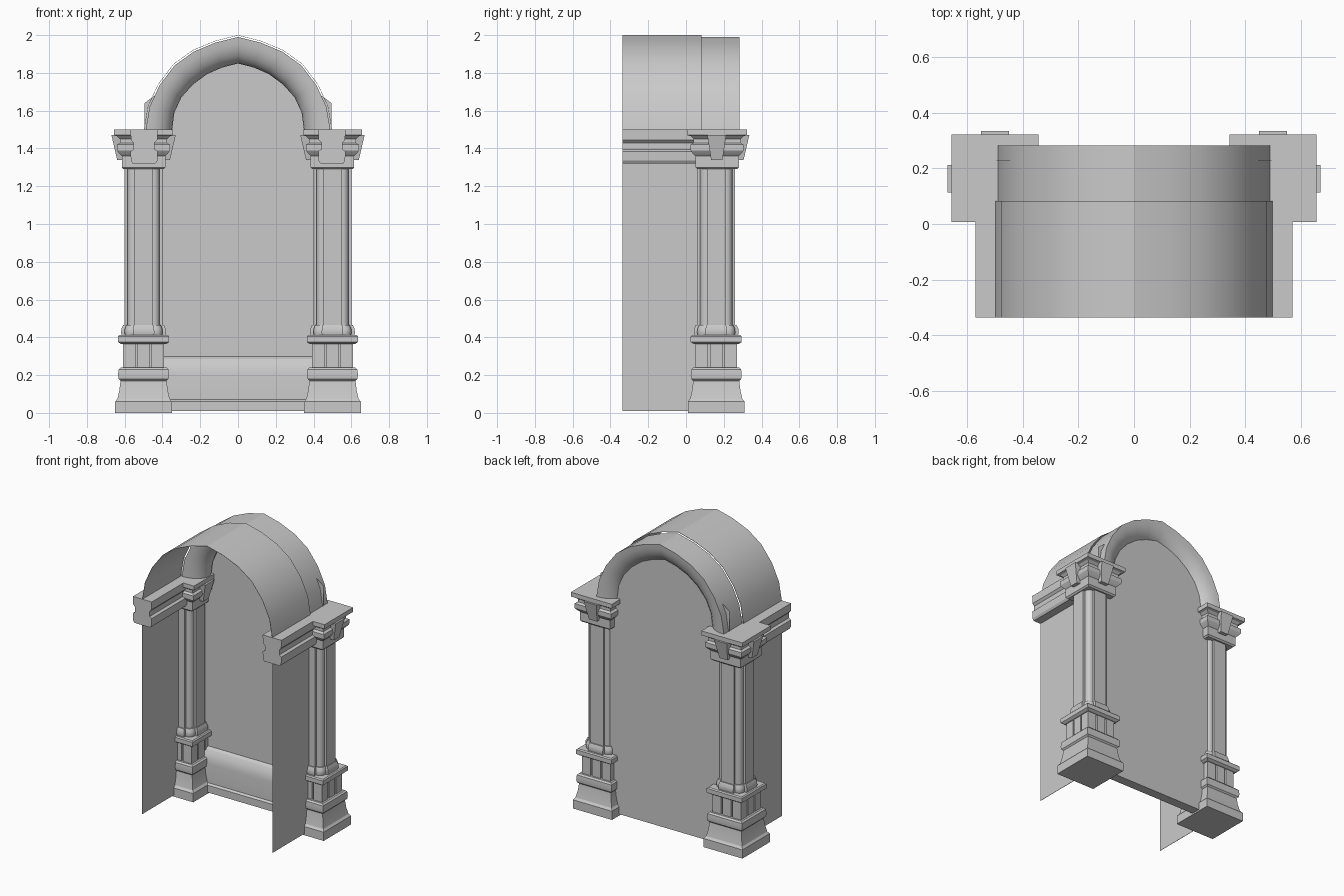
import bpy, bmesh, math
from mathutils import Vector

cube = bpy.data.objects.get("Cube")
if cube:
    bpy.data.objects.remove(cube)

stone = bpy.data.materials.new("grey_stone")
stone.use_nodes = True
stone.diffuse_color = (0.59, 0.59, 0.59, 1)
bsdf = next(n for n in stone.node_tree.nodes if n.type == 'BSDF_PRINCIPLED')
bsdf.inputs["Base Color"].default_value = (0.59, 0.59, 0.59, 1)

CX, CY = 0.5, 0.16      # centre of a column
PANEL_Y = 0.23


def loft(name, rings, mirror=False, smooth=22):
    """Skin a list of equal closed rings and cap both ends."""
    bm = bmesh.new()
    loops = [[bm.verts.new(p) for p in ring] for ring in rings]
    n = len(loops[0])
    for a, b in zip(loops, loops[1:]):
        for i in range(n):
            j = (i + 1) % n
            bm.faces.new((a[i], a[j], b[j], b[i]))
    bm.faces.new(loops[0][::-1])
    bm.faces.new(loops[-1])
    bmesh.ops.recalc_face_normals(bm, faces=bm.faces)
    me = bpy.data.meshes.new(name)
    bm.to_mesh(me)
    bm.free()
    me.materials.append(stone)
    ob = bpy.data.objects.new(name, me)
    bpy.context.collection.objects.link(ob)
    if mirror:
        ob.modifiers.new("Mirror", 'MIRROR')
    bpy.ops.object.select_all(action='DESELECT')
    ob.select_set(True)
    bpy.context.view_layer.objects.active = ob
    bpy.ops.object.shade_smooth_by_angle(angle=math.radians(smooth))
    return ob


def square(h, z, cx=CX, cy=CY, hy=None):
    hy = hy or h
    return [(cx + sx * h, cy + sy * hy, z)
            for sx, sy in ((-1, -1), (1, -1), (1, 1), (-1, 1))]


def turned(name, profile, cy=CY):
    return loft(name, [square(h, z, cy=cy) for h, z in profile], True)


def cluster(s, z):
    """Cross-shaped pier with a slim round shaft in each inner corner."""
    quarter = [(.1, .048), (.085, .048)]
    for i in range(7):
        a = math.pi / 2 * i / 6
        quarter.append((.055 + .03 * math.cos(a), .055 + .03 * math.sin(a)))
    quarter += [(.048, .085), (.048, .1)]
    pts = []
    for k in range(4):
        for x, y in quarter:
            pts.append((CX + s * x, CY + s * y, z))
        quarter = [(-y, x) for x, y in quarter]
    return pts


# Column bases and pedestals
turned("column_base", [(.15, 0), (.15, .06), (.138, .075), (.128, .12), (.122, .17),
                       (.132, .18), (.135, .2), (.132, .23), (.122, .24)])
turned("pedestal_core", [(.095, .235), (.095, .375)])
for i in (-1, 0, 1):
    for j in (-1, 0, 1):
        if i or j:
            cx, cy = CX + i * .076, CY + j * .076
            loft("pedestal_post", [square(.033, z, cx, cy) for z in (.235, .375)], True)
turned("pedestal_cap", [(.12, .365), (.135, .375), (.135, .405), (.128, .412)])

# Clustered shafts
loft("shaft_foot", [cluster(s, z) for s, z in
                    ((1.15, .41), (1.19, .425), (1.17, .445), (1.08, .465))], True, 30)
loft("column_shaft", [cluster(1, z) for z in (.45, 1.31)], True, 30)

# Capitals with a tapered block on each side
turned("capital", [(.105, 1.29), (.115, 1.3), (.115, 1.36), (.13, 1.375), (.14, 1.39),
                   (.14, 1.42), (.125, 1.43), (.125, 1.45), (.14, 1.465),
                   (.157, 1.47), (.157, 1.5)], .165)
loft("capital_block_x", [square(.14, 1.34, CX, .163, .03),
                         square(.17, 1.47, CX, .163, .05)], True)
loft("capital_block_y", [square(.03, 1.34, CX, .165, .14),
                         square(.05, 1.47, CX, .165, .17)], True)

# Thin side walls and the moulding along their tops
loft("side_wall", [square(.001, z, .5, -.12, .217) for z in (.01, 1.33)], True)
half = [(.06, 1.32), (.07, 1.335), (.072, 1.385), (.056, 1.395), (.056, 1.43),
        (.07, 1.445), (.072, 1.5)]
outline = [(.497 + w, z) for w, z in half] + [(.497 - w, z) for w, z in half[::-1]]
loft("wall_moulding", [[(x, y, z) for x, z in outline] for y in (-.337, .13)], True)


# Pointed arch curves, right half from springing to apex
def full(curve):
    return [Vector((x, 0, z)) for x, z in curve] + \
           [Vector((-x, 0, z)) for x, z in curve[-2::-1]]


outer = full([(.49, 1.49), (.468, 1.62), (.415, 1.735), (.335, 1.84),
              (.235, 1.912), (.12, 1.96), (0, 1.99)])
inner = full([(.35, 1.49), (.337, 1.59), (.3, 1.67), (.24, 1.737),
              (.165, 1.793), (.085, 1.828), (0, 1.85)])

# Rounded rib over the columns
rings = []
for o, i in zip(outer, inner):
    ring = []
    for k in range(13):
        a = math.pi * k / 12
        p = o.lerp(i, math.sin(a))
        ring.append((p.x, .183 + .1 * math.cos(a), p.z))
    rings.append(ring)
loft("arch_rib", rings)

# Thin barrel vault
spring = Vector((0, 0, 1.49))
rings = []
for o in outer:
    d = o - spring
    a, b = spring + d * 1.02, spring + d * 1.016
    rings.append([(a.x, -.337, a.z), (a.x, .083, a.z), (b.x, .083, b.z), (b.x, -.337, b.z)])
loft("vault_shell", rings)

# Back panel with its skirting
side = [(.495, .01), (.495, 1.64), (.455, 1.67), (.4, 1.71), (.3, 1.82), (.12, 1.9)]
shape = side + [(-x, z) for x, z in side[::-1]]
loft("back_panel", [[(x, PANEL_Y + d, z) for x, z in shape] for d in (-.001, .001)])
skirt = [(0, .01), (.065, .01), (.065, .06), (.05, .07), (.05, .2), (.046, .23),
         (.035, .262), (.02, .285), (0, .298)]
loft("panel_skirting", [[(x, PANEL_Y - d, z) for d, z in skirt] for x in (-.45, .45)])
